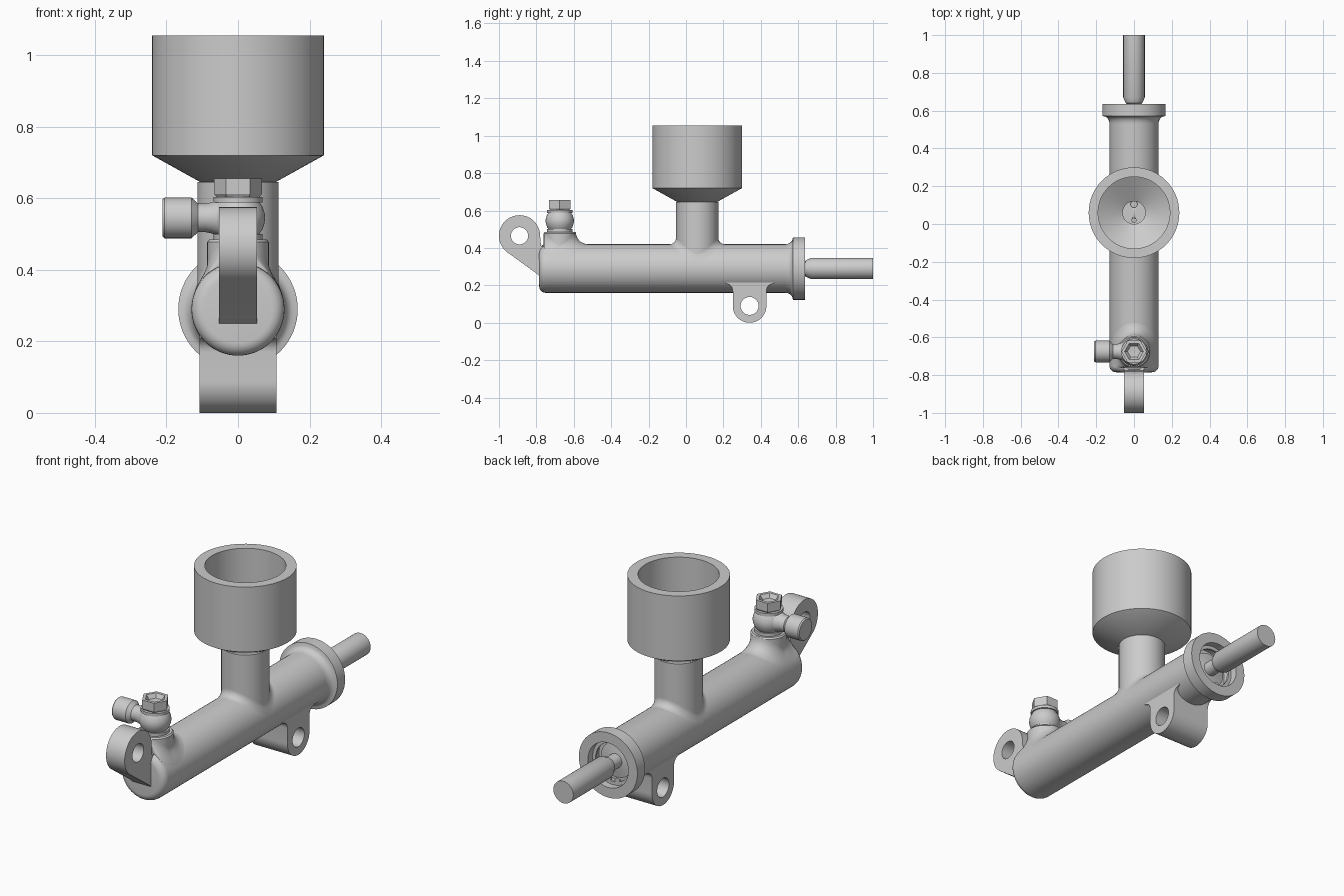
import bpy, bmesh, math
from math import sin, cos, pi, radians, sqrt

if "Cube" in bpy.data.objects:
    bpy.data.objects.remove(bpy.data.objects["Cube"])

BODY_Z, BODY_R = 0.29, 0.13


def finish(ob, angle=32):
    bm = bmesh.new()
    bm.from_mesh(ob.data)
    bmesh.ops.remove_doubles(bm, verts=bm.verts, dist=1e-5)
    bmesh.ops.recalc_face_normals(bm, faces=bm.faces)
    bm.to_mesh(ob.data)
    bm.free()
    bpy.ops.object.select_all(action='DESELECT')
    ob.select_set(True)
    bpy.context.view_layer.objects.active = ob
    bpy.ops.object.shade_smooth_by_angle(angle=radians(angle))
    return ob


def mesh_object(name, verts, faces):
    me = bpy.data.meshes.new(name)
    me.from_pydata(verts, [], faces)
    ob = bpy.data.objects.new(name, me)
    bpy.context.collection.objects.link(ob)
    return ob


def lathe(name, profile, origin, axis='z', seg=64):
    """Revolve (radius, height) points about an axis through origin."""
    verts, faces = [], []
    ox, oy, oz = origin
    for r, h in profile:
        for i in range(seg):
            u, v = r * cos(2 * pi * i / seg), r * sin(2 * pi * i / seg)
            p = {'z': (u, v, h), 'y': (u, h, v), 'x': (h, u, v)}[axis]
            verts.append((p[0] + ox, p[1] + oy, p[2] + oz))
    for k in range(len(profile) - 1):
        for i in range(seg):
            j = (i + 1) % seg
            faces.append((k * seg + i, k * seg + j, (k + 1) * seg + j, (k + 1) * seg + i))
    return finish(mesh_object(name, verts, faces))


def arc(cx, cy, r, a0, a1, n):
    return [(cx + r * cos(radians(a0 + (a1 - a0) * i / n)),
             cy + r * sin(radians(a0 + (a1 - a0) * i / n))) for i in range(n + 1)]


def plate(name, outline, hole, half):
    """Side profile in (y, z) with a round hole, extruded along x."""
    cu = bpy.data.curves.new(name, 'CURVE')
    cu.dimensions, cu.fill_mode, cu.extrude = '2D', 'BOTH', half
    for pts in (outline, arc(*hole, 0, 360, 40)[:-1]):
        sp = cu.splines.new('POLY')
        sp.points.add(len(pts) - 1)
        for p, (a, b) in zip(sp.points, pts):
            p.co = (a, b, 0, 1)
        sp.use_cyclic_u = True
    ob = bpy.data.objects.new(name, cu)
    bpy.context.collection.objects.link(ob)
    ob.rotation_euler = (pi / 2, 0, pi / 2)
    bpy.ops.object.select_all(action='DESELECT')
    ob.select_set(True)
    bpy.context.view_layer.objects.active = ob
    bpy.ops.object.convert(target='MESH')
    return finish(bpy.context.object)


def saddle(name, y0, r, f, ymin=-9, seg=64, n=8):
    """Concave blend between a vertical neck and the round body."""
    verts, faces = [], []
    fx = min(f, BODY_R - 0.002 - r)
    for k in range(n + 1):
        t = pi / 2 * k / n
        out, up = 1 - cos(t), f * (1 - sin(t))
        for i in range(seg):
            a = 2 * pi * i / seg
            x = (r + fx * out) * cos(a)
            y = max(y0 + (r + f * out) * sin(a), ymin)
            verts.append((x, y, BODY_Z + sqrt(BODY_R ** 2 - x * x) + up * (0.4 + 0.6 * abs(sin(a)))))
    for k in range(n):
        for i in range(seg):
            j = (i + 1) % seg
            faces.append((k * seg + i, k * seg + j, (k + 1) * seg + j, (k + 1) * seg + i))
    return finish(mesh_object(name, verts, faces), 50)


# Main cylinder with rounded closed end, flared rear flange and open bore
end = [(0, -0.785)] + arc(0.095, -0.75, 0.035, -90, 0, 6)
flare = [(0.13 + 0.03 * (1 - cos(t * pi / 12)), 0.53 + 0.04 * sin(t * pi / 12)) for t in range(7)]
lathe('cylinder_body', end + flare + [(0.167, 0.572), (0.167, 0.635), (0.115, 0.635),
      (0.115, 0.545), (0, 0.545)], (0, 0, BODY_Z), 'y')

# Piston washer, retaining ring and its two ears inside the bore
lathe('piston_washer', [(0.03, 0.545), (0.09, 0.545), (0.09, 0.565), (0.03, 0.575)],
      (0, 0, BODY_Z), 'y')
lathe('retaining_ring', [(0.098, 0.585), (0.115, 0.585), (0.115, 0.597), (0.098, 0.597), (0.098, 0.585)],
      (0, 0, BODY_Z), 'y')
for s, side in ((-1, 'left'), (1, 'right')):
    lathe('ring_ear_' + side, [(0, 0.585), (0.014, 0.585), (0.014, 0.597), (0, 0.597)],
          (s * 0.025, 0, BODY_Z - 0.088), 'y', 20)

# Push rod with narrow neck
lathe('push_rod', [(0, 0.55), (0.036, 0.55), (0.036, 0.635), (0.044, 0.64), (0.057, 0.67),
      (0.057, 1.0), (0, 1.0)], (0, 0, BODY_Z), 'y', 48)

# Reservoir neck, its blend into the body, and the funnel cup
RY = 0.06
neck = lathe('reservoir_neck', [(0, 0.33), (0.113, 0.33), (0.113, 0.645), (0.06, 0.645),
             (0.06, 0.44), (0, 0.44)], (0, RY, 0))
for y, r in ((0.045, 0.018), (-0.04, 0.011)):
    cutter = lathe('port_cutter', [(0, 0.4), (r, 0.4), (r, 0.5), (0, 0.5)], (0, RY + y, 0), 'z', 16)
    cutter.hide_render = True
    cutter.hide_set(True)
    mod = neck.modifiers.new('port', 'BOOLEAN')
    mod.operation, mod.object, mod.solver = 'DIFFERENCE', cutter, 'EXACT'
saddle('reservoir_neck_blend', RY, 0.113, 0.035)
lathe('reservoir_cup', [(0.06, 0.645), (0.105, 0.645), (0.24, 0.72), (0.24, 1.055), (0.19, 1.055),
      (0.19, 0.75), (0.06, 0.672), (0.06, 0.645)], (0, RY, 0))

# Outlet boss at the closed end
FY = -0.675
lathe('outlet_boss', [(0, 0.34), (0.086, 0.34), (0.086, 0.478), (0.08, 0.485), (0, 0.485)], (0, FY, 0))
saddle('outlet_boss_blend', FY, 0.086, 0.065, ymin=-0.76)

# Banjo fitting: washers, rounded eye, side pipe and hex bolt
for name, z in (('lower_washer', 0.485), ('upper_washer', 0.588)):
    lathe(name, [(0, z), (0.068, z), (0.068, z + 0.015), (0, z + 0.015)], (0, FY, 0), 'z', 48)
lathe('banjo_eye', [(0, 0.498), (0.058, 0.498), (0.068, 0.512), (0.074, 0.53), (0.076, 0.545),
      (0.074, 0.56), (0.068, 0.577), (0.058, 0.592), (0, 0.592)], (0, FY, 0), 'z', 48)
lathe('banjo_pipe', [(0, -0.04), (0.05, -0.055), (0.043, -0.075), (0.04, -0.09), (0.04, -0.112),
      (0.057, -0.13), (0.057, -0.205), (0.052, -0.211), (0, -0.211)], (0, FY, 0.545), 'x', 40)
lathe('banjo_bolt', [(0, 0.6), (0.058, 0.6), (0.067, 0.612), (0.067, 0.655), (0.05, 0.655),
      (0.035, 0.635), (0, 0.63)], (0, FY, 0), 'z', 6)

# Mounting lugs
plate('front_lug', arc(-0.89, 0.465, 0.11, 0, 238, 40)
      + [(-0.80, 0.264), (-0.785, 0.25), (-0.74, 0.235), (-0.74, 0.41), (-0.775, 0.41)],
      (-0.89, 0.465, 0.046), 0.053)
plate('rear_lug', arc(0.34, 0.09, 0.09, 180, 360, 28) + arc(0.47, 0.17, 0.04, 180, 90, 6)
      + [(0.47, 0.225), (0.21, 0.225)] + arc(0.21, 0.17, 0.04, 90, 0, 6),
      (0.34, 0.09, 0.048), 0.107)
